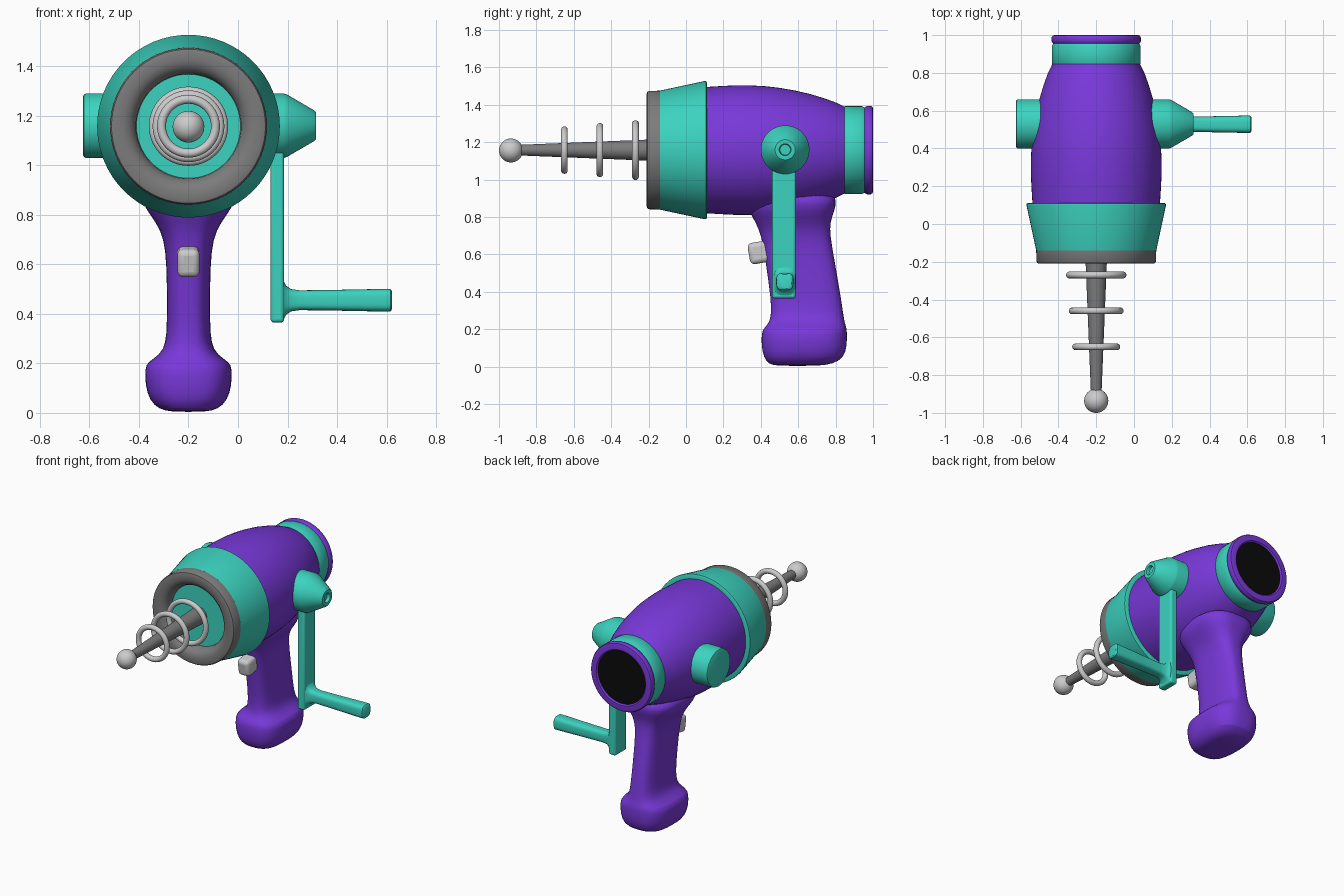
import bpy, math
from math import sin, cos, pi, copysign

if "Cube" in bpy.data.objects:
    bpy.data.objects.remove(bpy.data.objects["Cube"])

CX, CZ = -0.2, 1.158   # barrel axis


def material(name, rgb):
    m = bpy.data.materials.new(name)
    m.diffuse_color = (*rgb, 1)
    m.use_nodes = True
    m.node_tree.nodes["Principled BSDF"].inputs["Base Color"].default_value = m.diffuse_color
    return m


PURPLE = material("purple", (0.19, 0.04, 0.70))
TEAL = material("teal", (0.045, 0.65, 0.52))
BLACK = material("black", (0.003, 0.003, 0.003))
DARK = material("dark_grey", (0.2, 0.2, 0.2))


def finish(ob, name, mat=None, angle=35):
    ob.name = name
    if mat:
        ob.data.materials.append(mat)
    bpy.ops.object.select_all(action='DESELECT')
    ob.select_set(True)
    bpy.context.view_layer.objects.active = ob
    bpy.ops.object.shade_smooth_by_angle(angle=math.radians(angle))
    return ob


def loft(name, axis, sections, mat=None, power=2, seg=64, subdiv=0):
    """Skin superellipse sections (t, half_u, half_v, centre_u, centre_v) along an axis."""
    verts, faces = [], []
    for t, a, b, u0, v0 in sections:
        for i in range(seg):
            c, s = cos(2 * pi * i / seg), sin(2 * pi * i / seg)
            u = u0 + a * copysign(abs(c) ** (2 / power), c)
            v = v0 + b * copysign(abs(s) ** (2 / power), s)
            verts.append({'x': (t, u, v), 'y': (u, -0.0 + t, v), 'z': (u, v, t)}[axis])
    for k in range(len(sections) - 1):
        for i in range(seg):
            j = (i + 1) % seg
            quad = (k * seg + i, k * seg + j, (k + 1) * seg + j, (k + 1) * seg + i)
            faces.append(quad[::-1] if axis == 'y' else quad)
    first, last = list(range(seg)), list(range((len(sections) - 1) * seg, len(sections) * seg))
    faces += [first, last[::-1]] if axis == 'y' else [first[::-1], last]
    me = bpy.data.meshes.new(name)
    me.from_pydata(verts, [], faces)
    ob = bpy.data.objects.new(name, me)
    bpy.context.collection.objects.link(ob)
    finish(ob, name, mat)
    if subdiv:
        ob.modifiers.new("smooth", 'SUBSURF').levels = subdiv
        ob.modifiers["smooth"].render_levels = subdiv
    return ob


def barrel(name, profile, mat=None):
    """Turned part on the barrel axis, profile of (y, radius)."""
    return loft(name, 'y', [(y, r, r, CX, CZ) for y, r in profile], mat)


def knob(name, profile):
    """Turned part across the body, profile of (x, radius)."""
    return loft(name, 'x', [(x, r, r, 0.53, 1.16) for x, r in profile], TEAL, seg=48)


def box(name, loc, size, bevel, mat=None, tilt=0):
    bpy.ops.mesh.primitive_cube_add(size=1, location=loc, rotation=(tilt, 0, 0))
    ob = bpy.context.object
    ob.scale = size
    bpy.ops.object.transform_apply(location=False, rotation=False, scale=True)
    bv = ob.modifiers.new("bevel", 'BEVEL')
    bv.width, bv.segments = bevel, 4
    return finish(ob, name, mat)


# Body shell
barrel("body", [(0.0, 0.33), (0.1, 0.337), (0.18, 0.342), (0.26, 0.346), (0.34, 0.346),
                (0.42, 0.342), (0.5, 0.333), (0.58, 0.319), (0.66, 0.301), (0.74, 0.277),
                (0.8, 0.255), (0.86, 0.226)], PURPLE)

# Rear collar, lip and dark opening
barrel("rear_collar", [(0.835, 0.2), (0.842, 0.23), (0.85, 0.235), (0.94, 0.235), (0.955, 0.228)], TEAL)
barrel("rear_lip", [(0.95, 0.22), (0.957, 0.23), (0.967, 0.236), (0.988, 0.236), (0.997, 0.231),
                    (1.0, 0.222), (1.0, 0.19), (0.992, 0.182), (0.985, 0.18)], PURPLE)
barrel("rear_opening", [(0.97, 0.183), (0.991, 0.183)], BLACK)

# Front band and dish
barrel("front_band", [(-0.14, 0.3), (-0.14, 0.318), (0.098, 0.369), (0.108, 0.368), (0.112, 0.36),
                      (0.112, 0.33)], TEAL)
barrel("front_dish", [(-0.138, 0.318), (-0.2, 0.316), (-0.207, 0.311), (-0.21, 0.302), (-0.21, 0.265),
                      (-0.203, 0.243), (-0.188, 0.225), (-0.165, 0.213), (-0.14, 0.21),
                      (-0.115, 0.195), (-0.095, 0.165), (-0.08, 0.12), (-0.075, 0.05)], DARK)

# Emitter rod, rings and tip
barrel("emitter_rod", [(-0.9, 0.028), (-0.06, 0.062)], DARK)
for i, (y, r) in enumerate([(-0.27, 0.142), (-0.46, 0.127), (-0.65, 0.109)]):
    bpy.ops.mesh.primitive_torus_add(major_radius=r, minor_radius=0.018, major_segments=56,
                                     minor_segments=14, location=(CX, y, CZ), rotation=(pi / 2, 0, 0))
    finish(bpy.context.object, f"emitter_ring_{i + 1}")
bpy.ops.mesh.primitive_uv_sphere_add(segments=40, ring_count=20, radius=0.064, location=(CX, -0.936, CZ - 0.002))
finish(bpy.context.object, "emitter_tip")

# Grip: (z, half width, half depth, centre y)
grip = [(0.004, 0.07, 0.11, 0.595), (0.015, 0.12, 0.175, 0.615), (0.05, 0.157, 0.215, 0.63),
        (0.11, 0.175, 0.229, 0.632), (0.18, 0.176, 0.229, 0.632), (0.205, 0.166, 0.222, 0.637),
        (0.235, 0.115, 0.202, 0.647), (0.28, 0.092, 0.193, 0.648), (0.36, 0.087, 0.188, 0.642),
        (0.52, 0.087, 0.186, 0.617), (0.66, 0.092, 0.183, 0.595), (0.74, 0.112, 0.19, 0.578),
        (0.8, 0.155, 0.212, 0.567), (0.86, 0.195, 0.24, 0.565), (0.95, 0.2, 0.24, 0.565)]
loft("grip", 'z', [(z, a, b, CX, y) for z, a, b, y in grip], PURPLE, power=2.8, seg=40, subdiv=1)

# Trigger
box("trigger", (CX, 0.405, 0.613), (0.09, 0.14, 0.115), 0.025, None, math.radians(10))

# Side hubs
knob("left_hub", [(-0.626, 0.118), (-0.622, 0.126), (-0.614, 0.13), (-0.4, 0.13)])
knob("right_hub", [(0.0, 0.13), (0.185, 0.13), (0.198, 0.126), (0.308, 0.062), (0.315, 0.054),
                   (0.315, 0.032), (0.295, 0.028)])

# Crank arm and handle
box("crank_arm", (0.159, 0.524, 0.735), (0.055, 0.126, 0.74), 0.014, TEAL)
handle = [(0.16, 0.06, 0.082), (0.186, 0.058, 0.076), (0.195, 0.05, 0.058), (0.215, 0.042, 0.045),
          (0.25, 0.039, 0.04), (0.4, 0.042, 0.042), (0.6, 0.046, 0.046), (0.616, 0.045, 0.045),
          (0.622, 0.037, 0.037)]
loft("crank_handle", 'x', [(x, a, b, 0.528, 0.455) for x, a, b in handle], TEAL, power=3.2, seg=40)
